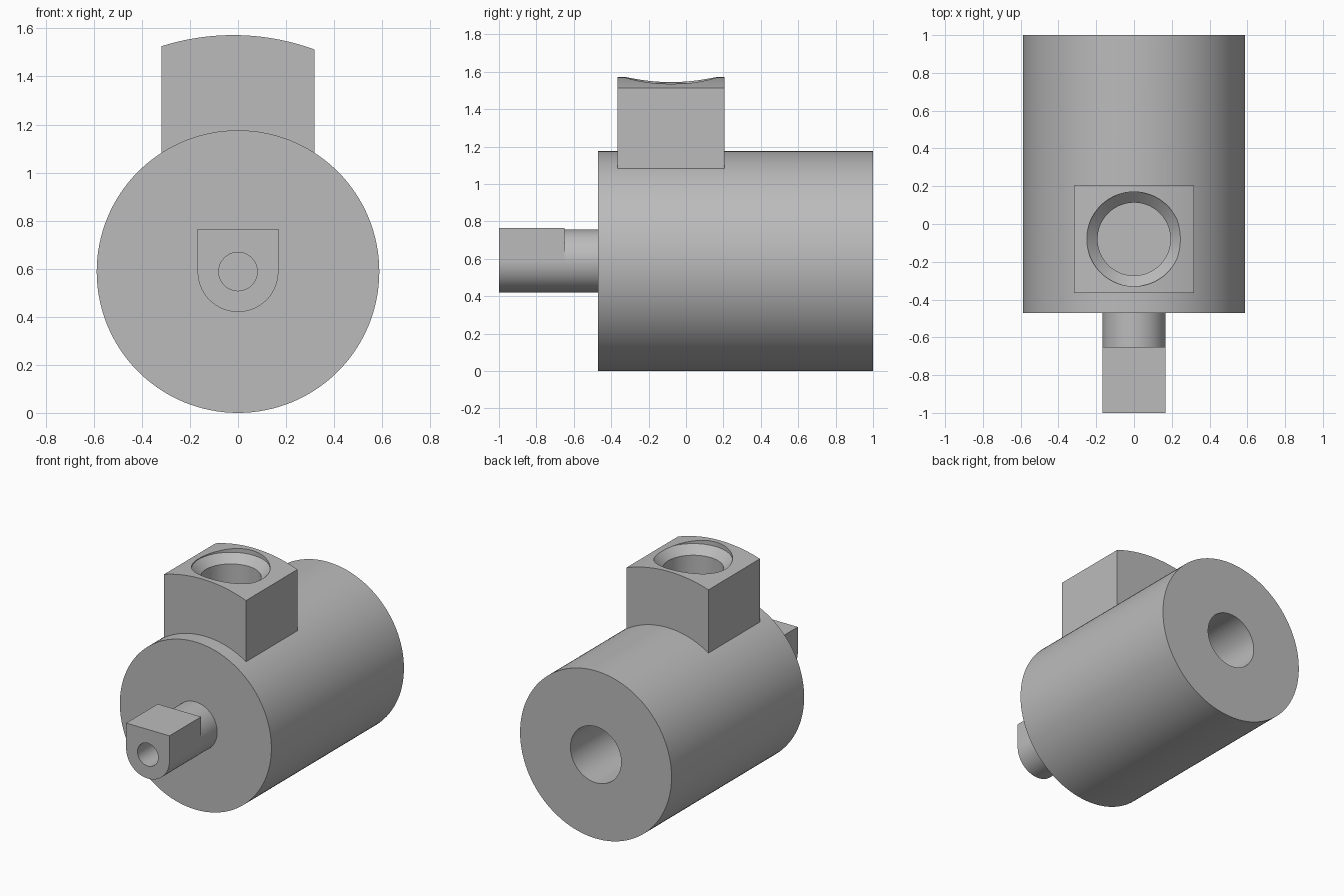
import bpy
import bmesh
import math
from mathutils import Matrix, Vector

if "Cube" in bpy.data.objects:
    bpy.data.objects.remove(bpy.data.objects["Cube"])

steel = bpy.data.materials.new("plain grey metal")
steel.use_nodes = True
GREY = (0.5, 0.5, 0.5, 1)
steel.diffuse_color = GREY
steel.node_tree.nodes["Principled BSDF"].inputs["Base Color"].default_value = GREY

AXIS_Z = 0.588    # height of the main axis
BODY_R = 0.588
SHAFT_R = 0.168
PORT_Y = -0.08
FRONT, SHOULDER, STEP, BACK = -1, -0.47, -0.65, 1


def new_object(name, bm):
    bmesh.ops.recalc_face_normals(bm, faces=bm.faces)
    mesh = bpy.data.meshes.new(name)
    bm.to_mesh(mesh)
    bm.free()
    mesh.materials.append(steel)
    obj = bpy.data.objects.new(name, mesh)
    bpy.context.collection.objects.link(obj)
    return obj


def extrude_y(name, profile, y0, y1):
    """Solid from an (x, z) outline swept from y0 to y1."""
    bm = bmesh.new()
    face = bm.faces.new([bm.verts.new((x, y0, z)) for x, z in profile])
    grown = bmesh.ops.extrude_face_region(bm, geom=[face])["geom"]
    verts = [v for v in grown if isinstance(v, bmesh.types.BMVert)]
    bmesh.ops.translate(bm, verts=verts, vec=Vector((0, y1 - y0, 0)))
    return new_object(name, bm)


def arc(cx, cz, r, start, end, steps):
    angles = [math.radians(start + (end - start) * i / steps) for i in range(steps + 1)]
    return [(cx + r * math.cos(a), cz + r * math.sin(a)) for a in angles]


def rod(name, r, y0, y1, sides=96):
    return extrude_y(name, arc(0, AXIS_Z, r, 0, 360, sides)[:-1], y0, y1)


def lathe_z(name, rings, sides=96):
    """Vertical turned solid from (radius, z) rings, bottom to top."""
    bm = bmesh.new()
    loops = []
    for r, z in rings:
        circle = bmesh.ops.create_circle(
            bm, segments=sides, radius=r, matrix=Matrix.Translation((0, PORT_Y, z)))
        loops.append(circle["verts"])
    for low, high in zip(loops, loops[1:]):
        for i in range(sides):
            j = (i + 1) % sides
            bm.faces.new((low[i], low[j], high[j], high[i]))
    bm.faces.new(loops[0])
    bm.faces.new(loops[-1])
    return new_object(name, bm)


def cut(obj, cutter):
    mod = obj.modifiers.new("cut", "BOOLEAN")
    mod.operation = "DIFFERENCE"
    mod.solver = "EXACT"
    mod.object = cutter
    bpy.context.view_layer.update()
    graph = bpy.context.evaluated_depsgraph_get()
    result = bpy.data.meshes.new_from_object(obj.evaluated_get(graph))
    obj.modifiers.clear()
    obj.data = result


# Main cylinder and the shaft stub with its squared tip
body = rod("body_cylinder", BODY_R, SHOULDER, BACK, 128)
neck = rod("shaft_neck", SHAFT_R, STEP, SHOULDER)
tip_outline = arc(0, AXIS_Z, SHAFT_R, 180, 360, 48)
tip_outline += [(SHAFT_R, 0.765), (-SHAFT_R, 0.765)]
tip = extrude_y("shaft_tip", tip_outline, FRONT, STEP)

# Port block with a crowned top
half = 0.318
crown = [(x, AXIS_Z + math.sqrt(0.984 ** 2 - (x + 0.02) ** 2))
         for x in (half - 2 * half * i / 32 for i in range(33))]
block = extrude_y("port_block", [(-half, 1.07), (half, 1.07)] + crown, -0.365, 0.205)

# Bores: chamfered port, rear bore, small shaft hole
port = lathe_z("port_cutter", [(0.193, 1.0), (0.193, 1.485), (0.25, 1.54), (0.25, 1.7)])
rear = rod("rear_cutter", 0.197, 0.4, BACK + 0.1)
pin = rod("pin_cutter", 0.08, FRONT - 0.1, STEP - 0.02, 64)
for obj, cutter in ((body, port), (body, rear), (block, port), (tip, pin)):
    cut(obj, cutter)
for cutter in (port, rear, pin):
    bpy.data.objects.remove(cutter)

# Smooth round walls, crisp edges
bpy.ops.object.select_all(action="DESELECT")
for obj in (body, neck, tip, block):
    obj.select_set(True)
bpy.context.view_layer.objects.active = body
bpy.ops.object.shade_smooth_by_angle(angle=math.radians(30))
